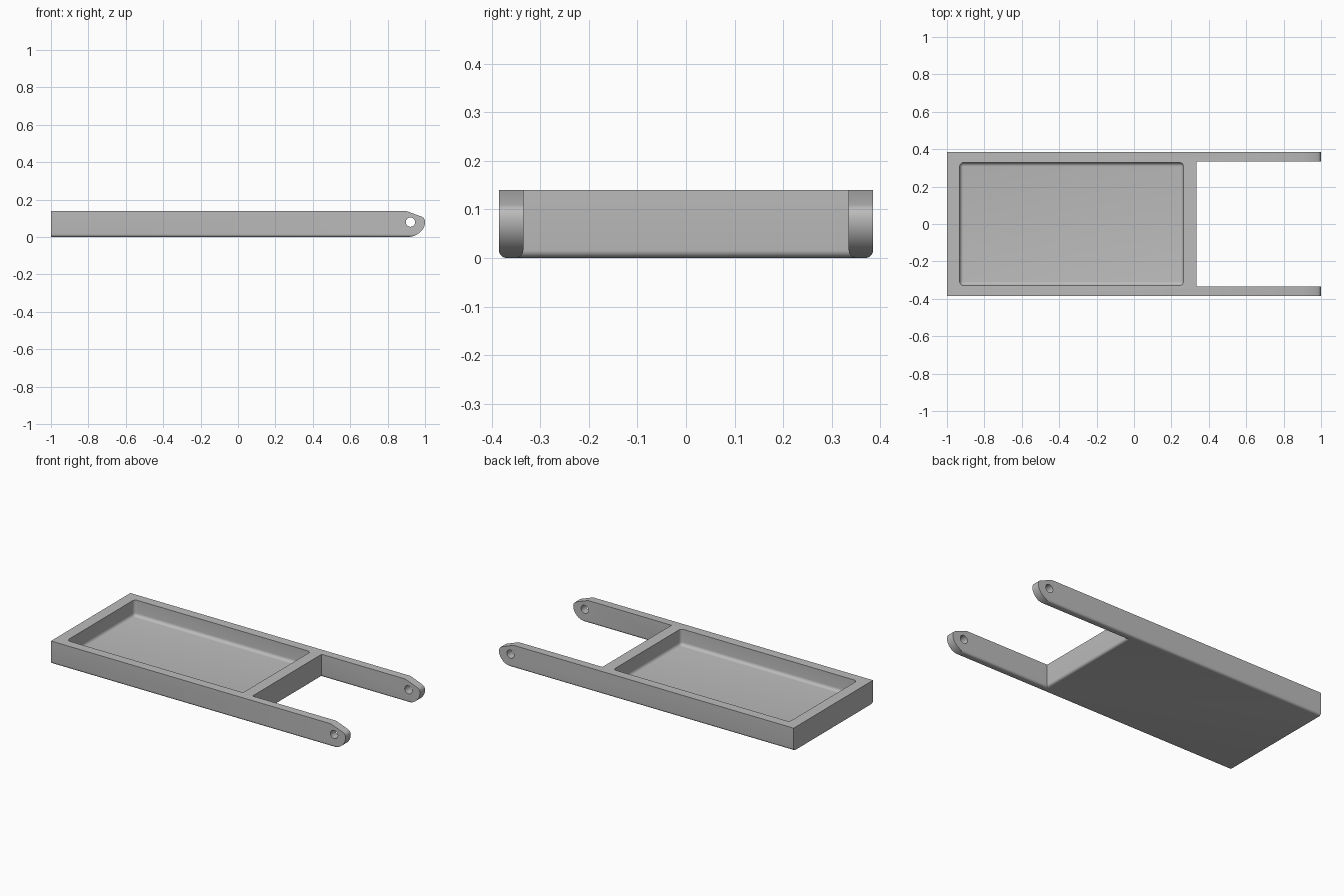
import bpy
import bmesh
import math
from mathutils import Vector

cube = bpy.data.objects.get("Cube")
if cube:
    bpy.data.objects.remove(cube, do_unlink=True)

HEIGHT, HALF_WIDTH, ARM_INNER = 0.14, 0.385, 0.335
BACK, TRAY_END = -1.0, 0.333

grey = bpy.data.materials.new("plain grey")
grey.use_nodes = True
colour = (0.5, 0.5, 0.5, 1)
grey.diffuse_color = colour
grey.node_tree.nodes["Principled BSDF"].inputs["Base Color"].default_value = colour


def prism(name, outline, low, high, axis="z", rounding=0, round_edge=None):
    """Extrude an outline along z or y, rounding the edges picked by a rule."""
    bm = bmesh.new()

    def ring(level):
        return [bm.verts.new((a, b, level) if axis == "z" else (a, level, b))
                for a, b in outline]

    bottom, top = ring(low), ring(high)
    bm.faces.new(bottom[::-1])
    bm.faces.new(top)
    for i in range(len(outline)):
        j = (i + 1) % len(outline)
        bm.faces.new((bottom[i], bottom[j], top[j], top[i]))
    bmesh.ops.recalc_face_normals(bm, faces=bm.faces)
    if round_edge:
        edges = [e for e in bm.edges if round_edge(*[v.co for v in e.verts])]
        bmesh.ops.bevel(bm, geom=edges, offset=rounding, segments=6,
                        profile=0.5, affect="EDGES", clamp_overlap=True)
    mesh = bpy.data.meshes.new(name)
    bm.to_mesh(mesh)
    bm.free()
    mesh.materials.append(grey)
    obj = bpy.data.objects.new(name, mesh)
    bpy.context.collection.objects.link(obj)
    return obj


def carve(target, cutter, operation="DIFFERENCE"):
    """Apply a boolean and remove its cutter."""
    cutter.hide_render = True
    bpy.context.view_layer.objects.active = target
    mod = target.modifiers.new("carve", "BOOLEAN")
    mod.operation, mod.solver, mod.object = operation, "EXACT", cutter
    bpy.ops.object.modifier_apply(modifier=mod.name)
    bpy.data.objects.remove(cutter, do_unlink=True)


# Tray block with two arms, lower edges rounded except at the back
half = [(BACK, -HALF_WIDTH), (1.1, -HALF_WIDTH), (1.1, -ARM_INNER), (TRAY_END, -ARM_INNER)]
plan = half + [(x, -y) for x, y in reversed(half)]


def lower_edge(a, b):
    at_end = abs(a.x - b.x) < 1e-4 and (a.x < -0.9 or a.x > 1)
    return a.z < 0.01 and b.z < 0.01 and not at_end


body = prism("tray_with_arms", plan, 0, HEIGHT, "z", 0.016, lower_edge)

# Side profile that shapes the arm tips: sloped top, small nose, swept underside
slope_start, nose, corner, front = map(
    Vector, ((0.84, 0.1625), (0.98, 0.11), (1.0, 0.1025), (1.0, 0.08)))
side = [(-1.2, -0.05), (0.8, -0.05)]
for i in range(17):
    t = math.radians(-90 + 90 * i / 16)
    side.append((0.9 + 0.1 * math.cos(t), 0.08 + 0.0805 * math.sin(t)))
for i in range(1, 7):
    t = 1 - i / 6
    side.append(tuple(nose * (1 - t) ** 2 + corner * 2 * t * (1 - t) + front * t * t))
side += [tuple(slope_start), (-1.2, 0.1625)]
carve(body, prism("tip_shape", side, -0.5, 0.5, "y"), "INTERSECT")

# Pivot hole through both arms
hole = [(0.922 + 0.025 * math.cos(math.tau * i / 32),
         0.08 + 0.025 * math.sin(math.tau * i / 32)) for i in range(32)]
carve(body, prism("pivot_hole", hole, -0.5, 0.5, "y"))

# Pocket with rounded floor and corners
pocket = [(-0.932, -0.328), (0.264, -0.328), (0.264, 0.328), (-0.932, 0.328)]
carve(body, prism("pocket", pocket, 0.042, 0.3, "z", 0.02,
                  lambda a, b: min(a.z, b.z) < 0.1))

# Smooth the fillets, keep the sharp edges
bpy.ops.object.select_all(action="DESELECT")
body.select_set(True)
bpy.context.view_layer.objects.active = body
bpy.ops.object.shade_smooth_by_angle(angle=math.radians(30))
